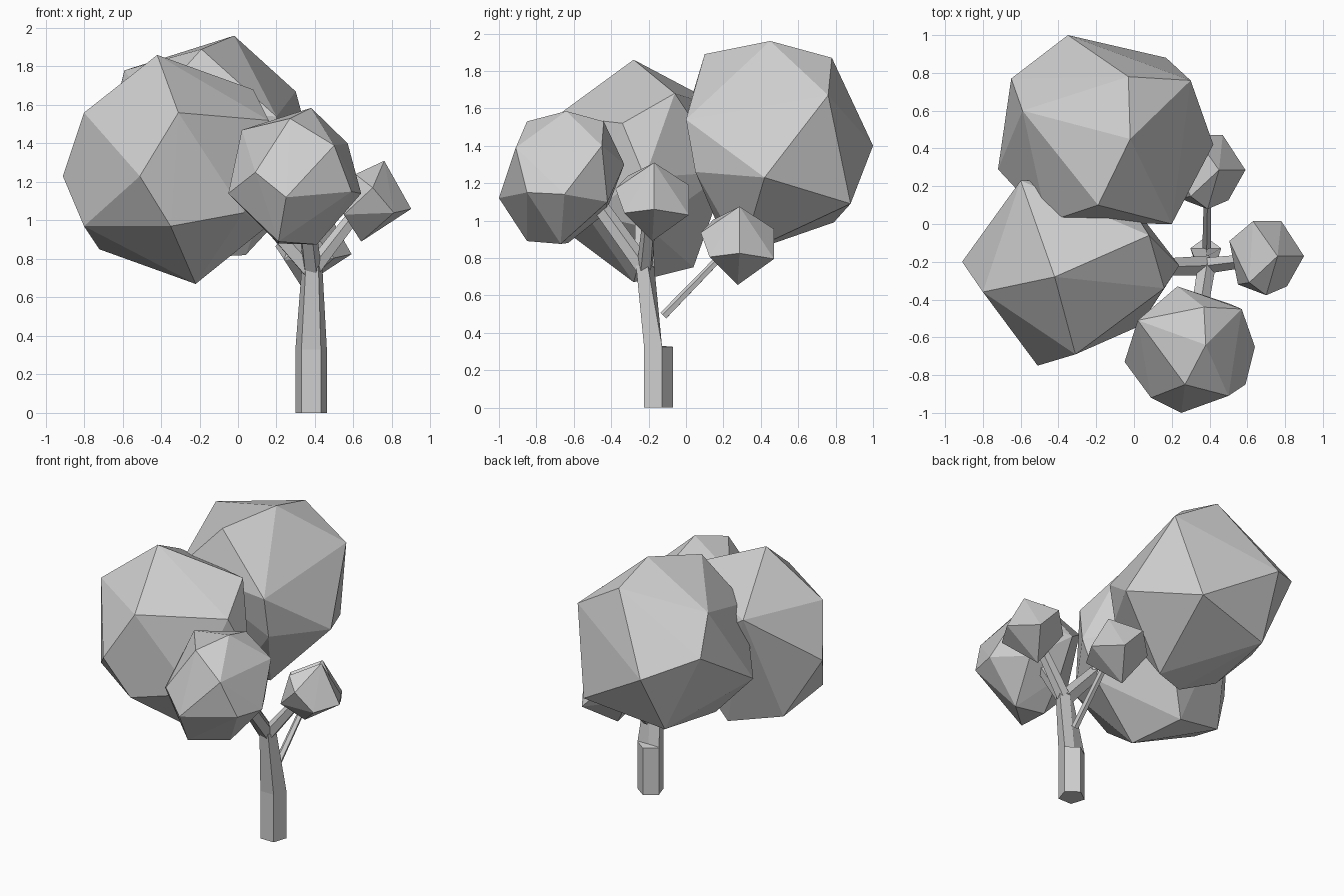
import bpy
import bmesh
import math
from mathutils import Vector

cube = bpy.data.objects.get("Cube")
if cube:
    bpy.data.objects.remove(cube, do_unlink=True)

# One plain grey for the whole tree
grey = bpy.data.materials.new("plain_grey")
grey.use_nodes = True
colour = (0.62, 0.62, 0.62, 1)
grey.diffuse_color = colour
for node in grey.node_tree.nodes:
    if node.type == "BSDF_PRINCIPLED":
        node.inputs["Base Color"].default_value = colour
        node.inputs["Roughness"].default_value = 0.9


def finish(name, bm):
    """Turn a bmesh into a flat shaded, grey object."""
    bmesh.ops.recalc_face_normals(bm, faces=bm.faces[:])
    mesh = bpy.data.meshes.new(name)
    bm.to_mesh(mesh)
    bm.free()
    mesh.materials.append(grey)
    obj = bpy.data.objects.new(name, mesh)
    bpy.context.scene.collection.objects.link(obj)
    return obj


def leaf_clump(name, centre, corners):
    """Faceted clump: a few corners around a centre, wrapped in a hull."""
    bm = bmesh.new()
    for corner in corners:
        bm.verts.new(Vector(centre) + Vector(corner))
    wrap = bmesh.ops.convex_hull(bm, input=bm.verts[:])
    spare = {item for key in ("geom_interior", "geom_unused")
             for item in wrap[key] if isinstance(item, bmesh.types.BMVert)}
    if spare:
        bmesh.ops.delete(bm, geom=list(spare), context="VERTS")
    return finish(name, bm)


def loft(name, rings):
    """Skin a stack of rings that share the same number of points, with caps."""
    bm = bmesh.new()
    loops = [[bm.verts.new(point) for point in ring] for ring in rings]
    count = len(loops[0])
    for low, high in zip(loops, loops[1:]):
        for i in range(count):
            j = (i + 1) % count
            bm.faces.new((low[i], low[j], high[j], high[i]))
    bm.faces.new(loops[0][::-1])
    bm.faces.new(loops[-1])
    return finish(name, bm)


def pentagon(centre, radius, back=None):
    """Level five-sided ring with one corner at the back."""
    ring = []
    for i in range(5):
        angle = math.pi / 2 + i * math.tau / 5
        ring.append(Vector(centre) + radius * Vector((math.cos(angle), math.sin(angle), 0)))
    if back is not None:
        ring[0].y = back
    return ring


def branch(name, start, end, thick, thin):
    """Tapered five-sided limb between two points."""
    start, end = Vector(start), Vector(end)
    turn = (end - start).to_track_quat("Z", "Y")
    rings = []
    for point, radius in ((start, thick), (end, thin)):
        rings.append([point + turn @ p for p in pentagon((0, 0, 0), radius)])
    return loft(name, rings)


# Trunk: straight foot with a small ledge behind, then a leaning taper
foot = (0.38, -0.155)
loft("trunk", [
    pentagon((*foot, 0), 0.086),
    pentagon((*foot, 0.325), 0.086),
    pentagon((*foot, 0.33), 0.086, back=-0.13),
    pentagon((0.385, -0.222, 0.76), 0.056, back=-0.17),
])

# Branches
fork = (0.385, -0.22, 0.74)
branch("left_branch", fork, (0.64, -0.19, 1.07), 0.045, 0.035)
branch("front_branch", fork, (0.34, -0.5, 1.13), 0.05, 0.045)
branch("right_branch", fork, (0.08, -0.23, 1.08), 0.055, 0.045)
branch("back_branch", (0.385, -0.12, 0.49), (0.39, 0.2, 0.82), 0.024, 0.02)

# Large leaf clumps: crown corners first, then the girdle, then the underside
leaf_clump("right_leaves", (-0.33, -0.27, 1.26), [
    (-0.09, -0.01, 0.6), (-0.47, -0.09, 0.3), (0.02, -0.42, 0.3),
    (0.49, -0.07, 0.26), (0.41, 0.21, 0.42), (-0.27, 0.5, 0.33),
    (-0.58, 0.07, -0.03), (-0.18, -0.48, -0.03), (0.57, 0.05, -0.03),
    (0.23, 0.49, 0),
    (-0.47, -0.09, -0.29), (-0.39, 0.23, -0.41), (0.11, -0.01, -0.59),
    (0.36, -0.27, -0.22), (-0.02, -0.41, -0.29), (-0.02, 0.31, -0.51),
    (0.47, 0.07, -0.3)])
leaf_clump("back_leaves", (-0.15, 0.5, 1.39), [
    (0.13, -0.05, 0.57), (0.12, 0.28, 0.48), (0.45, 0.26, 0.28),
    (-0.04, -0.4, 0.5), (-0.44, 0.1, 0.39), (-0.31, -0.49, 0.2),
    (-0.5, 0.27, 0.15), (0.35, -0.5, 0.15),
    (-0.2, 0.5, 0.01), (0.57, -0.08, -0.16), (0.35, -0.45, -0.13),
    (-0.57, -0.21, -0.15),
    (0.32, 0.38, -0.3), (-0.24, 0.29, -0.4), (-0.02, -0.26, -0.58),
    (0.19, -0.2, -0.57), (-0.28, -0.21, -0.46)])
leaf_clump("front_leaves", (0.3, -0.65, 1.23), [
    (0.08, 0.01, 0.355), (-0.03, -0.2, 0.3), (-0.28, 0.14, 0.24),
    (0.07, 0.21, 0.3), (0.27, 0.2, 0.17), (0.2, -0.26, 0.16),
    (0.34, 0, -0.09), (-0.05, -0.35, -0.11), (-0.21, -0.27, 0.02),
    (-0.35, -0.08, -0.09), (0.29, -0.2, -0.08), (-0.07, 0.32, 0.07),
    (0.2, 0.23, -0.13),
    (0.11, -0.02, -0.355), (-0.09, -0.2, -0.34), (-0.09, 0.02, -0.35),
    (-0.05, 0.22, -0.19)])

# Two matching small clumps
small = [(0.2, 0.01, -0.04), (0.06, 0.01, 0.21), (0.08, 0.195, -0.07),
         (-0.07, 0.195, 0.09), (-0.195, 0.09, 0), (-0.15, -0.14, -0.07),
         (-0.09, -0.13, 0.14), (0, -0.197, 0.07), (0.11, -0.15, -0.06),
         (-0.06, 0, -0.21)]
leaf_clump("left_leaves", (0.7, -0.18, 1.1), small)
leaf_clump("low_back_leaves", (0.39, 0.276, 0.865), small)
